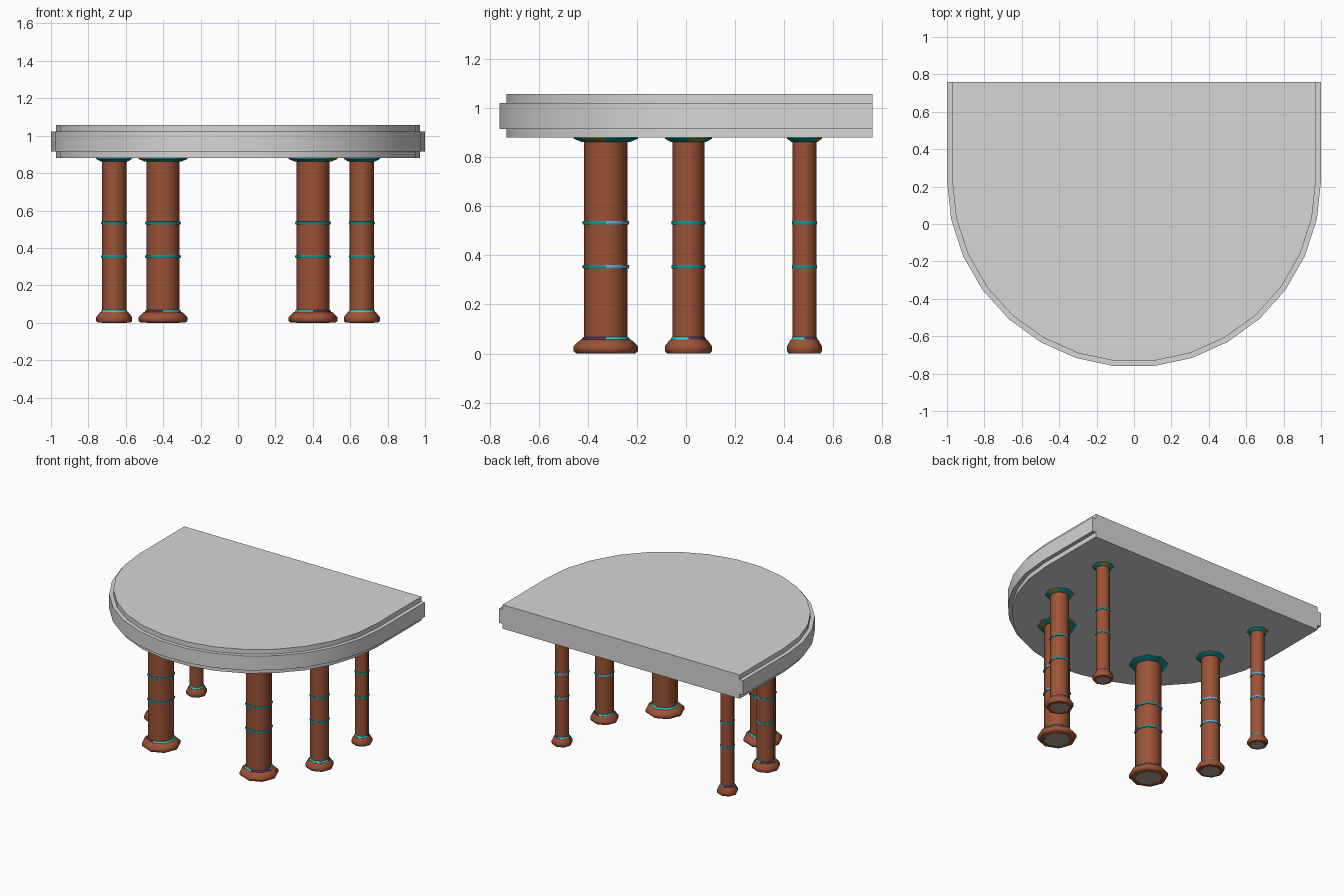
import bpy, bmesh, math

if "Cube" in bpy.data.objects:
    bpy.data.objects.remove(bpy.data.objects["Cube"])


def material(name, rgb):
    m = bpy.data.materials.new(name)
    m.diffuse_color = (*rgb, 1)
    m.use_nodes = True
    m.node_tree.nodes["Principled BSDF"].inputs["Base Color"].default_value = m.diffuse_color
    return m


GREY = material("stone grey", (0.67, 0.67, 0.67))
BROWN = material("red brown", (0.33, 0.085, 0.037))
TEAL = material("teal", (0.005, 0.31, 0.29))
BLUE = material("light blue", (0.12, 0.42, 0.75))
CYAN = material("cyan", (0.02, 0.65, 0.7))
VIOLET = material("dark violet", (0.09, 0.03, 0.13))
DARK = material("taupe", (0.42, 0.36, 0.27))
OLIVE = material("olive", (0.22, 0.27, 0.05))


def finish(bm, name, mats, rule=None, angle=50):
    """Turn a bmesh into an object, with sharp edges above the angle."""
    bmesh.ops.recalc_face_normals(bm, faces=bm.faces)
    bm.normal_update()
    for f in bm.faces:
        f.smooth = True
        if rule:
            f.material_index = rule(f)
    for e in bm.edges:
        e.smooth = e.is_manifold and e.calc_face_angle(0) < math.radians(angle)
    me = bpy.data.meshes.new(name)
    bm.to_mesh(me)
    bm.free()
    for m in mats:
        me.materials.append(m)
    ob = bpy.data.objects.new(name, me)
    bpy.context.collection.objects.link(ob)
    return ob


def lathe(name, profile, x, y, mats, rule=None, closed=False, sides=8):
    """Spin (radius, z) points around a vertical axis at x, y."""
    bm = bmesh.new()
    rings = []
    for r, z in profile:
        rings.append([bm.verts.new((x + r * math.cos(2 * math.pi * i / sides),
                                    y + r * math.sin(2 * math.pi * i / sides), z))
                      for i in range(sides)])
    pairs = list(zip(rings, rings[1:]))
    if closed:
        pairs.append((rings[-1], rings[0]))
    else:
        bm.faces.new(rings[0])
        bm.faces.new(rings[-1])
    for a, b in pairs:
        for i in range(sides):
            j = (i + 1) % sides
            bm.faces.new((a[i], a[j], b[j], b[i]))
    return finish(bm, name, mats, rule, 50)


def sector(x, y, s, lo, hi):
    """Rule: 1 for faces whose heading (0 = outward, 90 = back) lies in lo..hi."""
    def rule(f):
        c = f.calc_center_median()
        a = math.degrees(math.atan2(c.y - y, s * (c.x - x)))
        return 1 if lo < a < hi else 0
    return rule


# Table top: half-round outline, flat at the back, with stepped rim
BACK, CENTRE = 0.76, 0.2345


def outline(r):
    arc = [(r * math.cos(math.radians(a)), CENTRE - r * math.sin(math.radians(a)))
           for a in range(0, 181, 12)]
    return [(r, BACK)] + arc + [(-r, BACK)]


bm = bmesh.new()
loops = [[bm.verts.new((px, py, z)) for px, py in outline(r)]
         for r, z in ((0.972, 0.88), (0.972, 0.915), (1, 0.915),
                      (1, 1.022), (0.972, 1.022), (0.972, 1.057))]
bm.faces.new(loops[0])
bm.faces.new(loops[-1])
n = len(loops[0])
for a, b in zip(loops, loops[1:]):
    for i in range(n - 1):
        bm.faces.new((a[i], a[i + 1], b[i + 1], b[i]))
# flat back, as one panel per layer
for k in (0, 2, 4):
    a, b = loops[k], loops[k + 1]
    bm.faces.new((a[0], b[0], b[-1], a[-1]))
finish(bm, "table_top", [GREY], angle=30)

# Legs: three sizes, mirrored; sectors for blue ring, violet band, olive capital
for place, lx, ly, r, blue, violet, olive in (
        ("front", 0.401, -0.327, 0.089, (0, 90), (-90, 0), (-45, 0)),
        ("middle", 0.662, 0.01, 0.065, (90, 180), (0, 90), (0, 45)),
        ("back", 0.678, 0.483, 0.048, (90, 180), (0, 90), (45, 90))):
    for side, s in (("left", -1), ("right", 1)):
        tag = f"{place}_{side}_leg"
        x = s * lx
        lathe(tag + "_shaft", [(r, 0), (r, 0.881)], x, ly, [BROWN, DARK],
              lambda f: 1 if f.normal.z < -0.5 else 0)
        # flared foot
        lathe(tag + "_foot", [(r, 0.001), (1.36 * r, 0.001), (1.48 * r, 0.01),
                              (1.48 * r, 0.03), (1.14 * r, 0.058), (r, 0.058)],
              x, ly, [BROWN], closed=True)
        # thin band above the foot
        lathe(tag + "_foot_band", [(r, 0.057), (1.1 * r, 0.057), (1.06 * r, 0.066), (r, 0.068)],
              x, ly, [CYAN, VIOLET], sector(x, ly, s, *violet), True)
        # flared capital under the top
        lathe(tag + "_capital", [(r, 0.862), (1.1 * r, 0.862), (1.48 * r, 0.876),
                                 (1.48 * r, 0.881), (r, 0.881)],
              x, ly, [TEAL, OLIVE], sector(x, ly, s, *olive), True)
        # two rings around the shaft
        for label, z in (("lower", 0.354), ("upper", 0.533)):
            lathe(f"{tag}_{label}_ring",
                  [(0.97 * r, z - 0.008), (1.05 * r, z - 0.007), (1.08 * r, z),
                   (1.05 * r, z + 0.007), (0.97 * r, z + 0.008)],
                  x, ly, [TEAL, BLUE], sector(x, ly, s, *blue), True)
